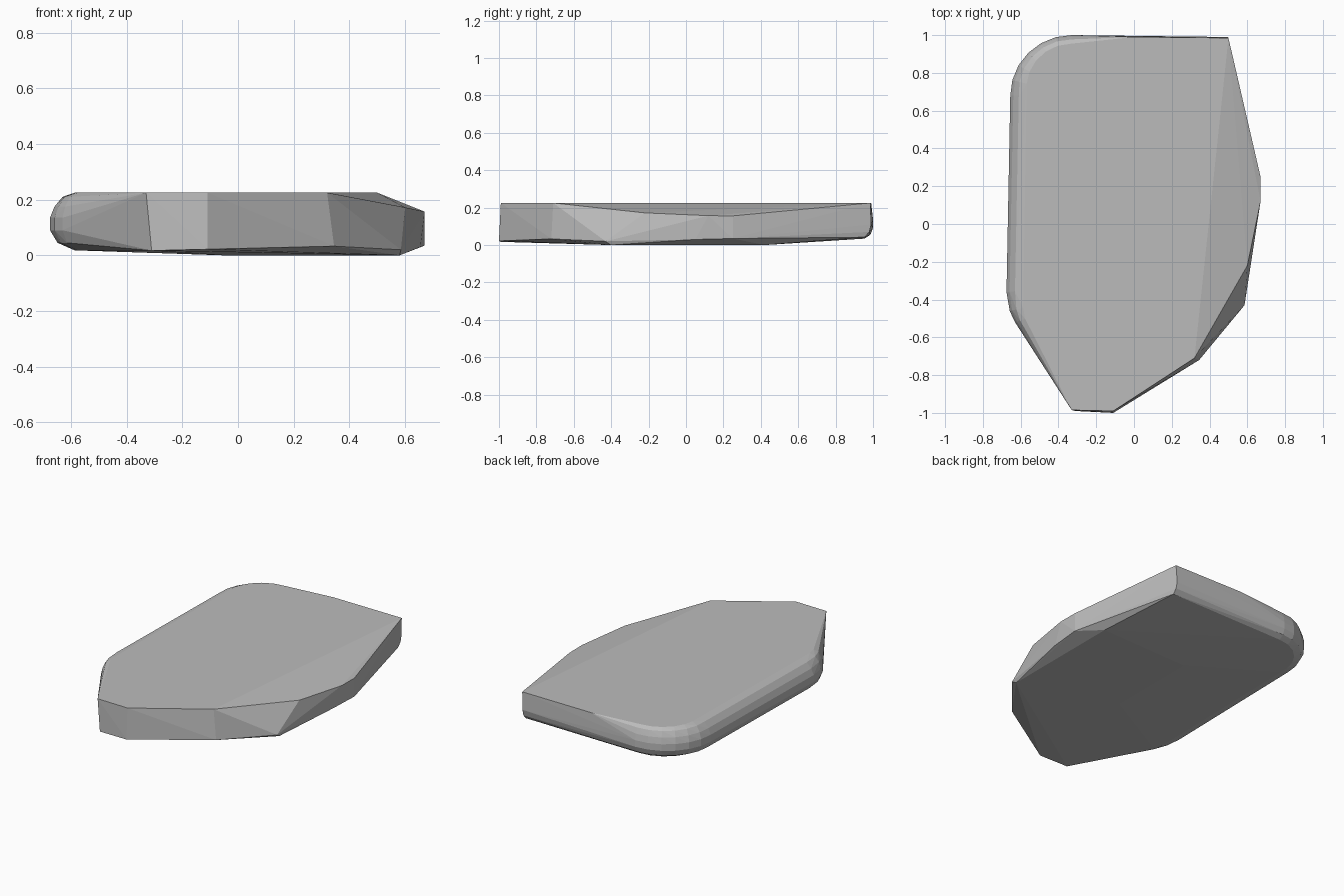
import bpy, bmesh
from math import sin, cos, radians

cube = bpy.data.objects.get("Cube")
if cube:
    bpy.data.objects.remove(cube, do_unlink=True)

TOP = 0.225

grey = bpy.data.materials.new("stone_grey")
grey.use_nodes = True
colour = (0.5, 0.5, 0.5, 1)
grey.diffuse_color = colour
grey.node_tree.nodes["Principled BSDF"].inputs["Base Color"].default_value = colour

# Rounded edge section: share of the inset, height
section = [(1, TOP), (0.5, 0.21), (0.18, 0.175), (0, 0.135),
           (0, 0.09), (0.3, 0.045), (1, 0.018)]

# Rounded rim: x, y, inward direction, inset width
rim = [(-0.675, -0.36, 1, 0.1, 0.09), (-0.658, -0.46, 0.95, 0.2, 0.075),
       (-0.63, -0.52, 0.9, 0.3, 0.06)]
for step in range(7):
    a = radians(90 + 15 * step)
    rim.append((-0.33 + 0.325 * cos(a), 0.68 + 0.32 * sin(a),
                -cos(a), -sin(a), 0.09 - 0.045 * sin(a)))

points = []
for x, y, dx, dy, width in rim:
    lift = 0.02 * max(0, y - 0.68) / 0.32
    for share, z in section:
        low = lift * max(0, 1 - z / 0.1)
        points.append((x + dx * width * share, y + dy * width * share, z + low))

# Flat top corners
points += [(x, y, TOP) for x, y in
           [(0.5, 0.985), (0, 0.99), (0.32, -0.71), (-0.11, -0.99), (-0.33, -0.985)]]
# Sloping right shoulder
points += [(0.6, -0.22, 0.172), (0.67, 0.12, 0.157), (0.67, 0.25, 0.156)]
# Lower edge of the cut sides
points += [(0.67, 0.25, 0.035), (0.655, 0.05, 0.03), (0.585, -0.43, 0.02),
           (0.345, -0.72, 0.033), (-0.11, -1.0, 0.022), (-0.31, -0.99, 0.017)]
# Back edge, slightly bowed
for x in (0, 0.495):
    points += [(x, 0.99, 0.11), (x, 0.98, 0.07), (x, 0.955, 0.042)]
# Underside
points += [(-0.05, -0.2, 0), (-0.05, 0.4, 0), (0.58, -0.4, 0), (0.58, 0.42, 0)]

# Faceted slab wrapped around the profiles
bm = bmesh.new()
verts = [bm.verts.new(p) for p in points]
hull = bmesh.ops.convex_hull(bm, input=verts)
bmesh.ops.delete(bm, geom=[v for v in bm.verts if not v.link_faces], context='VERTS')
bmesh.ops.dissolve_limit(bm, angle_limit=radians(0.5), verts=bm.verts[:], edges=bm.edges[:])
bmesh.ops.recalc_face_normals(bm, faces=bm.faces[:])
mesh = bpy.data.meshes.new("stone_slab")
bm.to_mesh(mesh)
bm.free()
mesh.materials.append(grey)
slab = bpy.data.objects.new("stone_slab", mesh)
bpy.context.collection.objects.link(slab)
